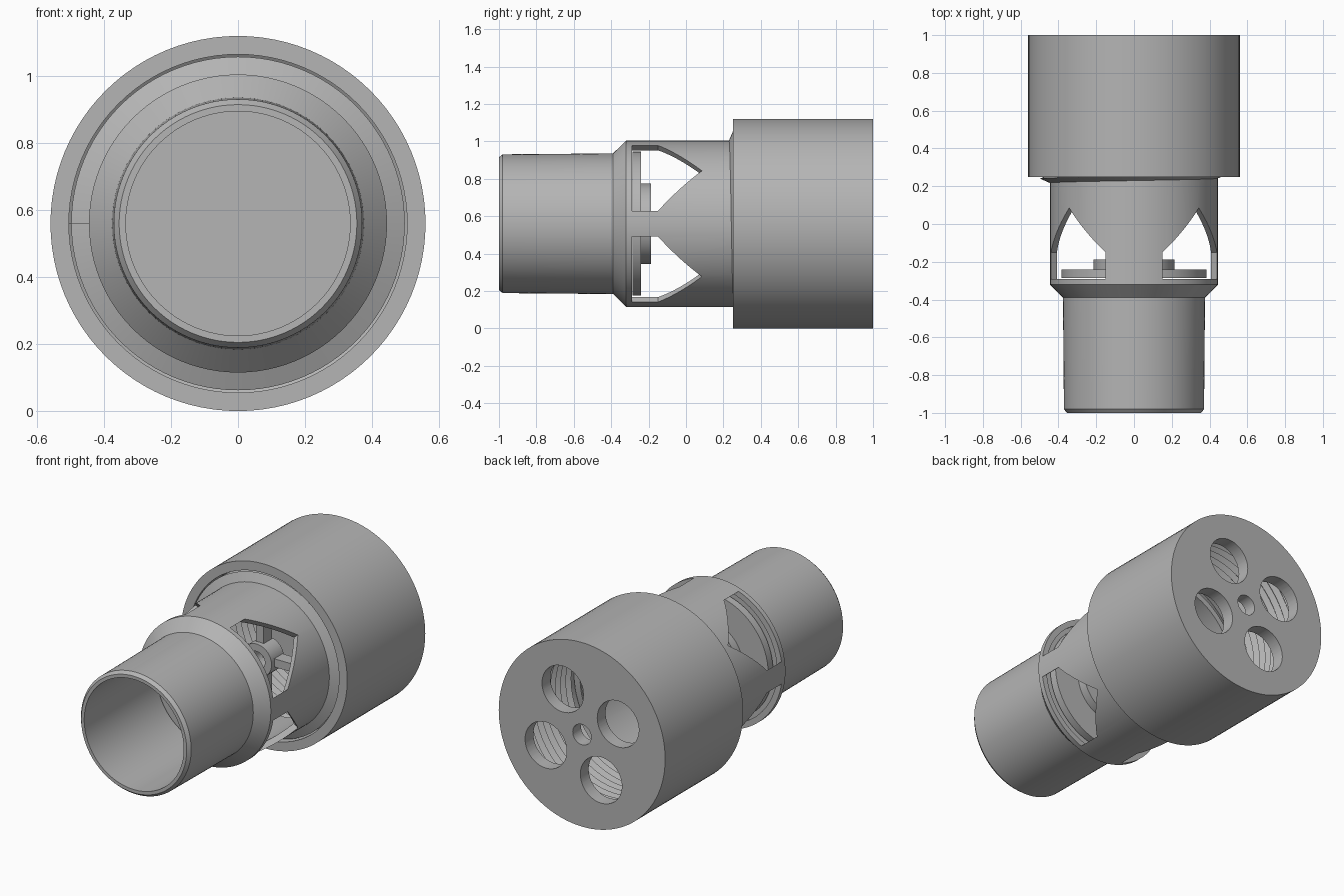
import bpy
import bmesh
import math
from mathutils import Matrix, Vector

if "Cube" in bpy.data.objects:
    bpy.data.objects.remove(bpy.data.objects["Cube"])

AXIS_Z = 0.56
SEGMENTS = 96

grey = bpy.data.materials.new("grey plastic")
grey.use_nodes = True
COLOUR = (0.46, 0.46, 0.46, 1)
grey.diffuse_color = COLOUR
grey.node_tree.nodes["Principled BSDF"].inputs["Base Color"].default_value = COLOUR


def polar(radius, angle, y):
    return Vector((radius * math.cos(angle), y, AXIS_Z + radius * math.sin(angle)))


def finish(name, bm):
    bmesh.ops.recalc_face_normals(bm, faces=bm.faces)
    mesh = bpy.data.meshes.new(name)
    bm.to_mesh(mesh)
    bm.free()
    mesh.materials.append(grey)
    ob = bpy.data.objects.new(name, mesh)
    bpy.context.collection.objects.link(ob)
    return ob


def lathe(name, profile, centre=(0, 0), segments=SEGMENTS):
    """Closed (radius, y) profile turned about the long axis."""
    bm = bmesh.new()
    shift = Vector((centre[0], 0, centre[1]))
    rings = []
    for i in range(segments):
        a = math.tau * i / segments
        rings.append([bm.verts.new(polar(r, a, y) + shift) for r, y in profile])
    n = len(profile)
    for i, ring in enumerate(rings):
        after = rings[(i + 1) % segments]
        for j in range(n):
            k = (j + 1) % n
            bm.faces.new((ring[j], ring[k], after[k], after[j]))
    bmesh.ops.remove_doubles(bm, verts=bm.verts, dist=1e-5)
    return finish(name, bm)


def solid(name, radius, y0, y1, centre=(0, 0), segments=SEGMENTS):
    """Solid cylinder along y."""
    bm = bmesh.new()
    turn = Matrix.Rotation(math.pi / 2, 4, "X")
    place = Matrix.Translation((centre[0], (y0 + y1) / 2, AXIS_Z + centre[1]))
    bmesh.ops.create_cone(bm, cap_ends=True, segments=segments, radius1=radius,
                          radius2=radius, depth=y1 - y0, matrix=place @ turn)
    return finish(name, bm)


def helix(name, base, crest, y0, turns, pitch, width):
    """Triangular thread ridge wound about the long axis."""
    bm = bmesh.new()
    steps = int(turns * SEGMENTS)
    previous = None
    for i in range(steps + 1):
        a = math.pi - math.tau * i / SEGMENTS
        y = y0 + pitch * i / SEGMENTS
        ring = [bm.verts.new(polar(r, a, y + d)) for r, d in
                ((base, -width / 2), (crest, 0), (base, width / 2))]
        if previous:
            for j in range(3):
                k = (j + 1) % 3
                bm.faces.new((previous[j], previous[k], ring[k], ring[j]))
        else:
            bm.faces.new(ring)
        previous = ring
    bm.faces.new(previous)
    return finish(name, bm)


def window_cutter(angle):
    """House-shaped prism pointing outward at the given angle."""
    bm = bmesh.new()
    outline = ((-.227, -.29), (.227, -.29), (.227, -.15), (0, .085), (-.227, -.15))
    out = Vector((math.cos(angle), 0, math.sin(angle)))
    side = Vector((-math.sin(angle), 0, math.cos(angle)))
    centre = Vector((0, 0, AXIS_Z))
    near, far = [[bm.verts.new(centre + out * d + side * u + Vector((0, y, 0)))
                  for u, y in outline] for d in (.28, .6)]
    bm.faces.new(near)
    bm.faces.new(far)
    for j in range(5):
        k = (j + 1) % 5
        bm.faces.new((near[j], near[k], far[k], far[j]))
    return finish("window_cutter", bm)


def cut(ob, cutters):
    bpy.context.view_layer.objects.active = ob
    for cutter in cutters:
        cutter.hide_render = True
        mod = ob.modifiers.new("cut", "BOOLEAN")
        mod.operation = "DIFFERENCE"
        mod.solver = "EXACT"
        mod.object = cutter
        bpy.ops.object.modifier_apply(modifier=mod.name)
        bpy.data.objects.remove(cutter)


# Front tube, flared shoulder and windowed valve chamber
body = lathe("valve_body", [(.335, -1), (.355, -1), (.371, -.98), (.376, -.39),
                            (.445, -.32), (.445, .38), (.41, .38), (.41, -.3),
                            (.335, -.3)])
tilt = math.radians(39.5)
cut(body, [window_cutter(a) for a in
           (tilt, math.pi - tilt, math.pi + tilt, -tilt)])

# Rear cap: a cup with four round ports and a central hole
cap = lathe("rear_cap", [(0, .92), (.505, .92), (.505, .25), (.56, .25), (.56, 1), (0, 1)])
ports = [solid("central_hole_cutter", .062, .85, 1.1, segments=48)]
for i in range(4):
    a = math.radians(62 + 90 * i)
    spot = (.275 * math.cos(a), .275 * math.sin(a))
    ports.append(solid("port_cutter", .14, .85, 1.1, spot, 64))
cut(cap, ports)

# Screw threads on the body and inside the cap
parts = [body, cap,
         helix("body_thread", .44, .498, .24, 3, .05, .05),
         helix("cap_thread", .51, .475, .4, 9.5, .05, .05)]

# Valve disc with its raised boss
parts.append(solid("valve_disc", .385, -.287, -.24))
parts.append(solid("valve_boss", .215, -.245, -.187))

# Guide hub held by four spokes
parts.append(lathe("guide_hub", [(.055, .18), (.1, .18), (.1, .3), (.055, .3)], segments=48))
bm = bmesh.new()
for i in range(4):
    a = i * math.pi / 2
    place = Matrix.Translation(polar(.255, a, .25)) @ Matrix.Rotation(-a, 4, "Y")
    bmesh.ops.create_cube(bm, size=1, matrix=place @ Matrix.Diagonal((.33, .08, .05, 1)))
parts.append(finish("guide_spokes", bm))

# Smooth the round surfaces, keep the edges crisp
bpy.ops.object.select_all(action="DESELECT")
for ob in parts:
    ob.select_set(True)
bpy.context.view_layer.objects.active = body
bpy.ops.object.shade_smooth_by_angle(angle=math.radians(25))
